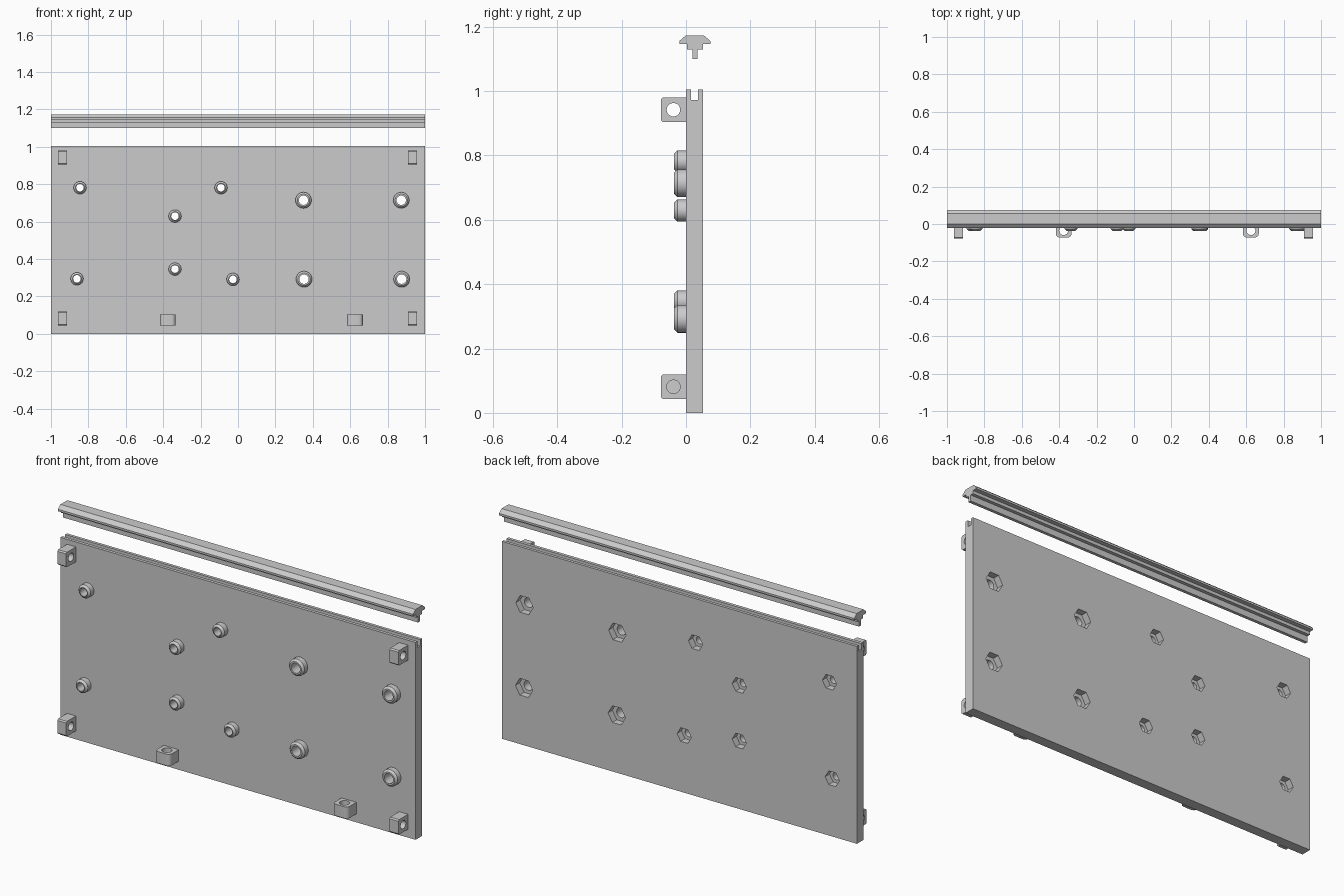
import bpy, bmesh
from math import cos, sin, pi, radians

cube = bpy.data.objects.get("Cube")
if cube:
    bpy.data.objects.remove(cube, do_unlink=True)

grey = bpy.data.materials.new("plain grey")
grey.use_nodes = True
grey.diffuse_color = (0.6, 0.6, 0.6, 1)
grey.node_tree.nodes["Principled BSDF"].inputs["Base Color"].default_value = grey.diffuse_color


def add_prism(bm, pts, axis, a, b):
    """Extrude a 2D outline along one axis, from a to b."""
    def place(p, t):
        co = list(p)
        co.insert("xyz".index(axis), t)
        return co
    rings = [[bm.verts.new(place(p, t)) for p in pts] for t in (a, b)]
    n = len(pts)
    bm.faces.new(rings[0])
    bm.faces.new(rings[1][::-1])
    for i in range(n):
        j = (i + 1) % n
        bm.faces.new((rings[0][i], rings[1][i], rings[1][j], rings[0][j]))


def finish(name, bm):
    bmesh.ops.recalc_face_normals(bm, faces=bm.faces)
    mesh = bpy.data.meshes.new(name)
    bm.to_mesh(mesh)
    bm.free()
    mesh.materials.append(grey)
    ob = bpy.data.objects.new(name, mesh)
    bpy.context.collection.objects.link(ob)
    return ob


def prism(name, pts, axis, a, b):
    bm = bmesh.new()
    add_prism(bm, pts, axis, a, b)
    return finish(name, bm)


def circle(cx, cy, r, n=32):
    return [(cx + r * cos(2 * pi * i / n), cy + r * sin(2 * pi * i / n)) for i in range(n)]


def cut(ob, *cutters):
    """Subtract the cutters from the object, then discard them."""
    for c in cutters:
        c.hide_render = True
        mod = ob.modifiers.new("cut", 'BOOLEAN')
        mod.operation, mod.solver, mod.object = 'DIFFERENCE', 'EXACT', c
    deps = bpy.context.evaluated_depsgraph_get()
    mesh = bpy.data.meshes.new_from_object(ob.evaluated_get(deps))
    ob.modifiers.clear()
    ob.data = mesh
    for c in cutters:
        bpy.data.objects.remove(c, do_unlink=True)


def smooth(ob):
    bpy.ops.object.select_all(action='DESELECT')
    ob.select_set(True)
    bpy.context.view_layer.objects.active = ob
    bpy.ops.object.shade_smooth_by_angle(angle=radians(30))


# Screw positions (x, z); each size has outer, bore and nut-pocket radii
large = [(0.35, 0.714), (0.873, 0.714), (0.353, 0.292), (0.875, 0.292)]
small = [(-0.845, 0.781), (-0.091, 0.781), (-0.337, 0.629),
         (-0.337, 0.346), (-0.861, 0.294), (-0.027, 0.291)]
screws = [(p, 0.043, 0.025, 0.049) for p in large] + [(p, 0.034, 0.02, 0.04) for p in small]

# Panel with a groove along its top edge
panel = prism("panel", [(0, 0), (0.053, 0), (0.053, 1.005), (0.038, 1.005), (0.038, 0.972),
                        (0.016, 0.972), (0.016, 1.005), (0, 1.005)], "x", -1, 1)

# Bores and hexagonal nut pockets through the panel
bores, pockets = bmesh.new(), bmesh.new()
for (x, z), outer, bore, nut in screws:
    add_prism(bores, circle(x, z, bore), "y", -0.02, 0.08)
    add_prism(pockets, circle(x, z, nut, 6), "y", 0.018, 0.08)
cut(panel, finish("bore_cutter", bores), finish("pocket_cutter", pockets))
smooth(panel)

# Chamfered tubular bosses on the front
for k, ((x, z), outer, bore, nut) in enumerate(screws):
    bm = bmesh.new()
    profile = [(bore, 0), (outer, 0), (outer, -0.027), (outer - 0.01, -0.037), (bore, -0.037)]
    rings = [[bm.verts.new((px, y, pz)) for px, pz in circle(x, z, r)] for r, y in profile]
    for a, b in zip(rings, rings[1:] + rings[:1]):
        for i in range(len(a)):
            j = (i + 1) % len(a)
            bm.faces.new((a[i], a[j], b[j], b[i]))
    smooth(finish(f"boss_{k + 1}", bm))

# Corner lugs, drilled sideways
front, c = -0.078, 0.006
for side, x in (("right", -0.938), ("left", 0.933)):
    for level, z in (("lower", 0.081), ("upper", 0.942)):
        h = 0.038
        outline = [(0.002, z - h), (0.002, z + h), (front + c, z + h),
                   (front, z + h - c), (front, z - h + c), (front + c, z - h)]
        lug = prism(f"{level}_{side}_lug", outline, "x", x - 0.025, x + 0.025)
        cut(lug, prism("lug_cutter", circle(-0.039, z, 0.021), "x", x - 0.1, x + 0.1))
        smooth(lug)

# Bottom lugs with rounded front corners, drilled vertically
for side, x in (("right", -0.376), ("left", 0.625)):
    w, r = 0.042, 0.02
    outline = [(x - w, 0.002)]
    for cx, start in ((x - w + r, pi), (x + w - r, 1.5 * pi)):
        outline += [(cx + r * cos(start + i * pi / 8), -0.072 + r + r * sin(start + i * pi / 8))
                    for i in range(5)]
    outline.append((x + w, 0.002))
    lug = prism(f"bottom_{side}_lug", outline, "z", 0.043, 0.102)
    cut(lug, prism("lug_cutter", circle(x, -0.035, 0.024), "z", 0, 0.2))
    smooth(lug)

# Separate top rail with a tongue that fits the groove
mid = 0.0275
half = [(0.028, 1.173), (0.048, 1.156), (0.048, 1.146), (0.025, 1.146),
        (0.025, 1.13), (0.008, 1.13), (0.008, 1.099)]
prism("top_rail", [(mid + d, z) for d, z in half] + [(mid - d, z) for d, z in half[::-1]],
      "x", -1, 1)
